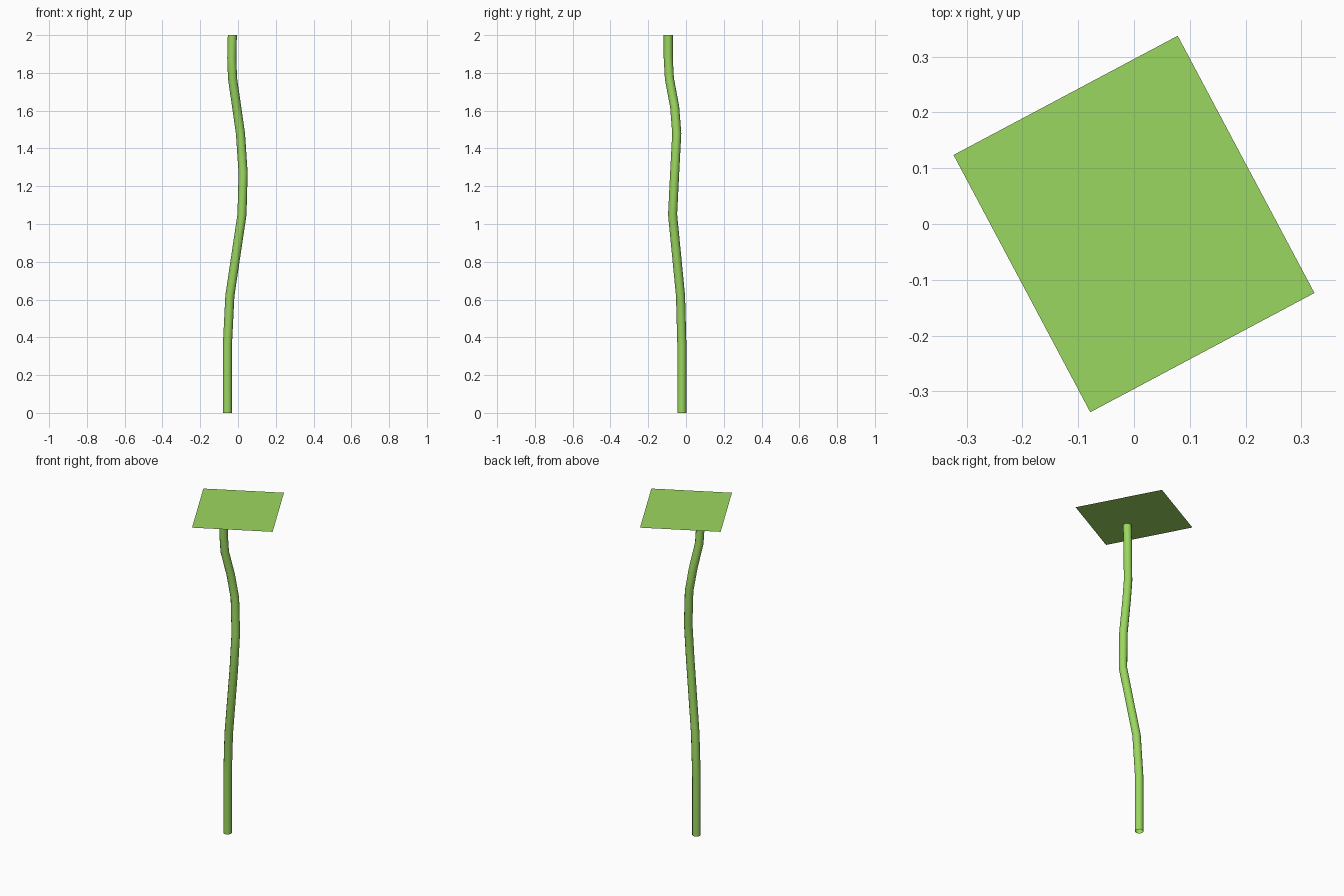
import bpy, bmesh
from math import radians, cos, sin, tau
from mathutils import Vector

cube = bpy.data.objects.get("Cube")
if cube:
    bpy.data.objects.remove(cube)

# Single leaf green
green = bpy.data.materials.new("leaf_green")
green.use_nodes = True
colour = (0.33, 0.68, 0.115, 1)
green.diffuse_color = colour
green.node_tree.nodes["Principled BSDF"].inputs["Base Color"].default_value = colour


def add_object(name, bm, smooth=False):
    mesh = bpy.data.meshes.new(name)
    for face in bm.faces:
        face.smooth = smooth
    bm.to_mesh(mesh)
    bm.free()
    mesh.materials.append(green)
    obj = bpy.data.objects.new(name, mesh)
    bpy.context.collection.objects.link(obj)
    return obj


# Wavy open-ended stem: rings lofted along a centre path
SIDES, RADIUS = 12, 0.024
path = [(-0.056, -0.022, 0), (-0.056, -0.022, 0.36), (-0.043, -0.029, 0.62),
        (0.021, -0.071, 1.05), (0.027, -0.06, 1.27), (0.013, -0.049, 1.48),
        (-0.007, -0.06, 1.62), (-0.029, -0.088, 1.77), (-0.033, -0.094, 1.88),
        (-0.03, -0.094, 2.0)]
bm = bmesh.new()
rings = []
for i, point in enumerate(path):
    # Tilt inner rings to follow the path; keep both ends level
    axis = Vector((0, 0, 1))
    if 0 < i < len(path) - 1:
        axis = Vector(path[i + 1]) - Vector(path[i - 1])
    tilt = Vector((0, 0, 1)).rotation_difference(axis)
    rings.append([bm.verts.new(Vector(point) + tilt @ Vector(
        (RADIUS * cos(tau * k / SIDES), RADIUS * sin(tau * k / SIDES), 0)))
        for k in range(SIDES)])
for low, high in zip(rings, rings[1:]):
    for k in range(SIDES):
        n = (k + 1) % SIDES
        bm.faces.new((low[k], low[n], high[n], high[k]))
add_object("stem", bm, smooth=True)

# Flat rectangular leaf resting on the stem
bm = bmesh.new()
bmesh.ops.create_grid(bm, x_segments=1, y_segments=1, size=0.5)
bmesh.ops.scale(bm, vec=(0.455, 0.522, 1), verts=bm.verts)
leaf = add_object("leaf", bm)
leaf.location.z = 2
leaf.rotation_euler.z = radians(28)
